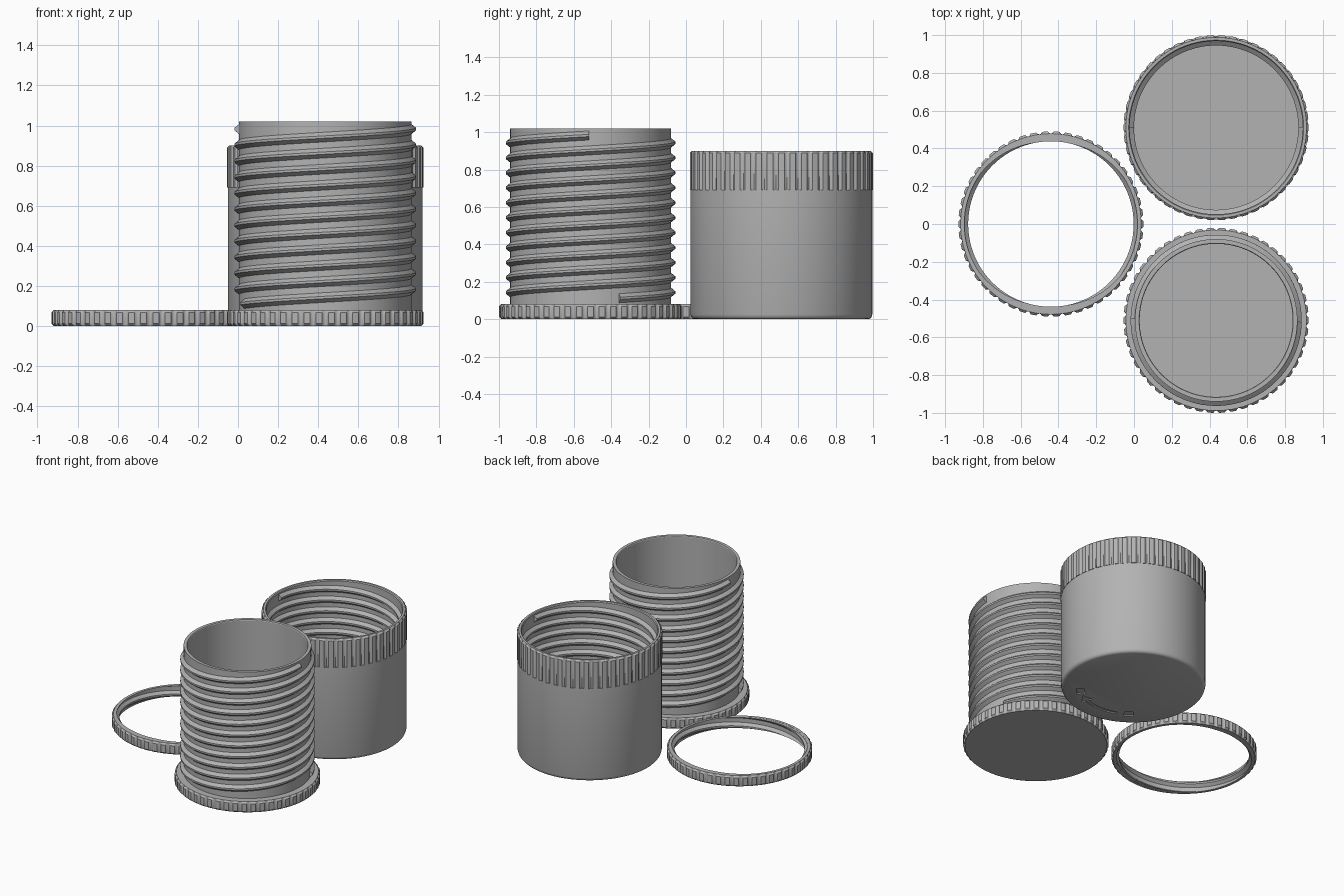
import bpy, bmesh
from math import sin, cos, pi, radians

if "Cube" in bpy.data.objects:
    bpy.data.objects.remove(bpy.data.objects["Cube"], do_unlink=True)

GREY = (0.45, 0.45, 0.45, 1)
grey = bpy.data.materials.new("plain grey")
grey.use_nodes = True
grey.diffuse_color = GREY
grey.node_tree.nodes["Principled BSDF"].inputs["Base Color"].default_value = GREY

LOBES, SAMPLES = 50, 8
LEAD = 0.16          # two-start thread, so ridges sit half a lead apart
RIM = 0.49


def finish(name, bm, spot):
    bmesh.ops.recalc_face_normals(bm, faces=bm.faces)
    mesh = bpy.data.meshes.new(name)
    bm.to_mesh(mesh)
    bm.free()
    mesh.materials.append(grey)
    ob = bpy.data.objects.new(name, mesh)
    ob.location = (*spot, 0)
    bpy.context.collection.objects.link(ob)
    return ob


def smooth(ob):
    bpy.ops.object.select_all(action='DESELECT')
    ob.select_set(True)
    bpy.context.view_layer.objects.active = ob
    bpy.ops.object.shade_smooth_by_angle(angle=radians(30))


def grip_radius(i):
    """Radius of the grooved grip at sample i: flat lobes, rounded grooves."""
    off = (i % SAMPLES) / SAMPLES - 0.5
    return RIM - 0.012 * max(0, 1 - (off / 0.25) ** 2)


def lathe(name, profile, spot, closed=False):
    """Turn a profile of (radius, height, grooved) points; cap or join its ends."""
    bm = bmesh.new()
    n = LOBES * SAMPLES
    rings = []
    for r, z, grooved in profile:
        ring = []
        for i in range(n):
            a = 2 * pi * i / n
            rr = min(r, grip_radius(i)) if grooved else r
            ring.append(bm.verts.new((rr * cos(a), rr * sin(a), z)))
        rings.append(ring)
    pairs = list(zip(rings, rings[1:]))
    if closed:
        pairs.append((rings[-1], rings[0]))
    else:
        bm.faces.new(rings[0])
        bm.faces.new(rings[-1])
    for lo, hi in pairs:
        for i in range(n):
            j = (i + 1) % n
            bm.faces.new((lo[i], lo[j], hi[j], hi[i]))
    return finish(name, bm, spot)


def thread(name, root, crest, start, z0, turns, spot, clip=None):
    """Sweep a trapezoid ridge along two helices, optionally cut flat."""
    section = [(root, -0.03), (crest, -0.006), (crest, 0.006), (root, 0.03)]
    bm = bmesh.new()
    steps = int(96 * turns)
    for k in range(2):
        loops = []
        for s in range(steps + 1):
            t = turns * s / steps
            a = start + pi * k + 2 * pi * t
            loops.append([bm.verts.new((r * cos(a), r * sin(a), z0 + LEAD * t + dz))
                          for r, dz in section])
        for p, q in zip(loops, loops[1:]):
            for i in range(4):
                j = (i + 1) % 4
                bm.faces.new((p[i], p[j], q[j], q[i]))
        bm.faces.new(loops[0])
        bm.faces.new(loops[-1])
    for z, up in clip or ():
        bmesh.ops.bisect_plane(bm, geom=bm.verts[:] + bm.edges[:] + bm.faces[:],
                               plane_co=(0, 0, z), plane_no=(0, 0, up), clear_outer=True)
        bmesh.ops.holes_fill(bm, edges=[e for e in bm.edges if e.is_boundary])
    smooth(finish(name, bm, spot))


# Threaded cup with grooved foot
CUP = (0.435, -0.51)
smooth(lathe("threaded_cup", [
    (0.478, 0, True), (RIM, 0.012, True), (RIM, 0.068, True), (0.478, 0.08, True),
    (0.43, 0.08, False), (0.43, 1.02, False), (0.408, 1.02, False),
    (0.405, 1.015, False), (0.405, 0.03, False)], CUP))
thread("cup_thread", 0.423, 0.453, 0.36, 0.112, 5.44, CUP)

# Outer sleeve with grooved collar and inner thread
SLEEVE = (0.435, 0.51)
sleeve = lathe("sleeve", [
    (0.465, 0, False), (0.475, 0.004, False), (0.482, 0.012, False),
    (0.486, 0.025, False), (0.486, 0.69, False), (RIM, 0.69, True),
    (RIM, 0.888, True), (0.478, 0.9, True), (0.463, 0.9, False),
    (0.458, 0.893, False), (0.458, 0.03, False)], SLEEVE)
thread("sleeve_thread", 0.465, 0.435, 0, 0.06, 5, SLEEVE)


# Turning arrow and end marks engraved under the sleeve
def polar(r, deg):
    return (r * cos(radians(deg)), r * sin(radians(deg)))


def sector(a, b, r0, r1):
    angles = [a + (b - a) * i / 12 for i in range(13)]
    return [polar(r1, d) for d in angles], [polar(r0, d) for d in reversed(angles)]


outer, inner = sector(-112, -70, 0.345, 0.37)
arrow = outer + [polar(0.4, -70), polar(0.357, -58), polar(0.315, -70)] + inner
marks = [sum(sector(c - 5, c + 5, 0.33, 0.385), []) for c in (-48, -125)]
bm = bmesh.new()
for outline in [arrow] + marks:
    face = bm.faces.new([bm.verts.new((x, y, -0.01)) for x, y in outline])
    top = bmesh.ops.extrude_face_region(bm, geom=[face])["geom"]
    bmesh.ops.translate(bm, vec=(0, 0, 0.018),
                        verts=[v for v in top if isinstance(v, bmesh.types.BMVert)])
cutter = finish("arrow_cutter", bm, SLEEVE)
cutter.hide_render = True
cut = sleeve.modifiers.new("engraving", 'BOOLEAN')
cut.operation, cut.solver, cut.object = 'DIFFERENCE', 'EXACT', cutter
bpy.context.view_layer.objects.active = sleeve
bpy.ops.object.modifier_apply(modifier=cut.name)
bpy.data.objects.remove(cutter, do_unlink=True)
smooth(sleeve)

# Loose locking ring with inner thread
RING = (-0.44, 0)
smooth(lathe("lock_ring", [
    (0.478, 0, True), (RIM, 0.012, True), (RIM, 0.068, True), (0.478, 0.08, True),
    (0.458, 0.08, False), (0.458, 0, False)], RING, closed=True))
thread("ring_thread", 0.464, 0.438, 0, -0.04, 1, RING,
       clip=[(0.079, 1), (0.001, -1)])
